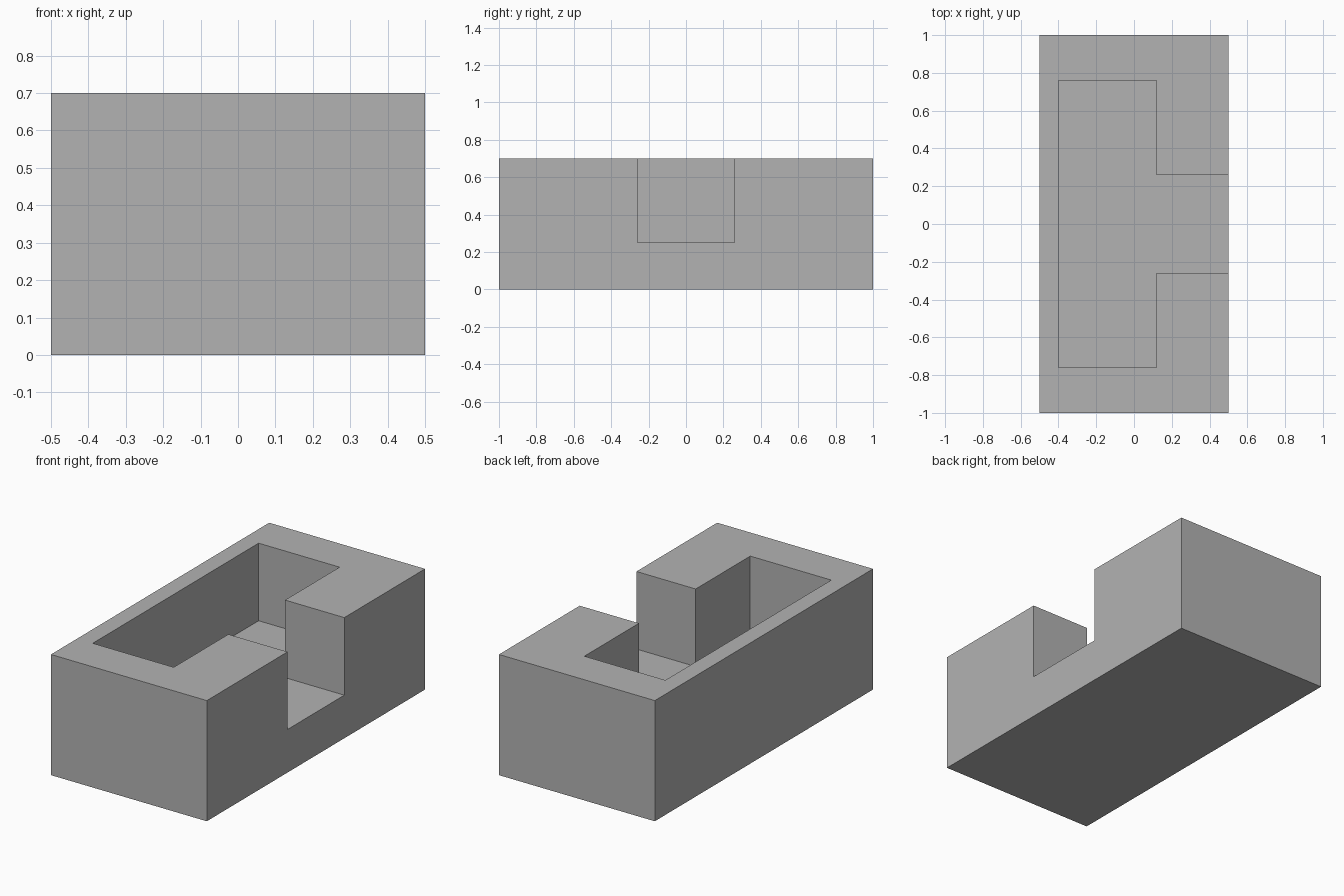
import bpy
import bmesh

cube = bpy.data.objects.get("Cube")
if cube:
    bpy.data.objects.remove(cube, do_unlink=True)

HEIGHT, FLOOR = 0.70, 0.25

# Single plain grey
grey = bpy.data.materials.new("plain grey")
grey.use_nodes = True
colour = (0.45, 0.45, 0.45, 1)
grey.diffuse_color = colour
grey.node_tree.nodes["Principled BSDF"].inputs["Base Color"].default_value = colour


def prism(name, outline, bottom, top):
    """Extrude a flat outline from bottom to top."""
    bm = bmesh.new()
    base = bm.faces.new([bm.verts.new((x, y, bottom)) for x, y in outline])
    side = bmesh.ops.extrude_face_region(bm, geom=[base])["geom"]
    for v in side:
        if isinstance(v, bmesh.types.BMVert):
            v.co.z = top
    bmesh.ops.recalc_face_normals(bm, faces=bm.faces)
    mesh = bpy.data.meshes.new(name)
    bm.to_mesh(mesh)
    bm.free()
    mesh.materials.append(grey)
    obj = bpy.data.objects.new(name, mesh)
    bpy.context.collection.objects.link(obj)
    return obj


# Solid block
block = prism("slotted_block", [(-0.5, -1), (0.5, -1), (0.5, 1), (-0.5, 1)], 0, HEIGHT)

# T-shaped pocket that opens through the left side, mirrored front to back
half = [(-0.4, 0.76), (0.12, 0.76), (0.12, 0.26), (0.7, 0.26)]
outline = half + [(x, -y) for x, y in reversed(half)]
cutter = prism("pocket_cutter", outline, FLOOR, HEIGHT + 0.2)
cutter.hide_render = True
cutter.hide_set(True)

cut = block.modifiers.new("pocket", 'BOOLEAN')
cut.operation = 'DIFFERENCE'
cut.solver = 'EXACT'
cut.object = cutter
